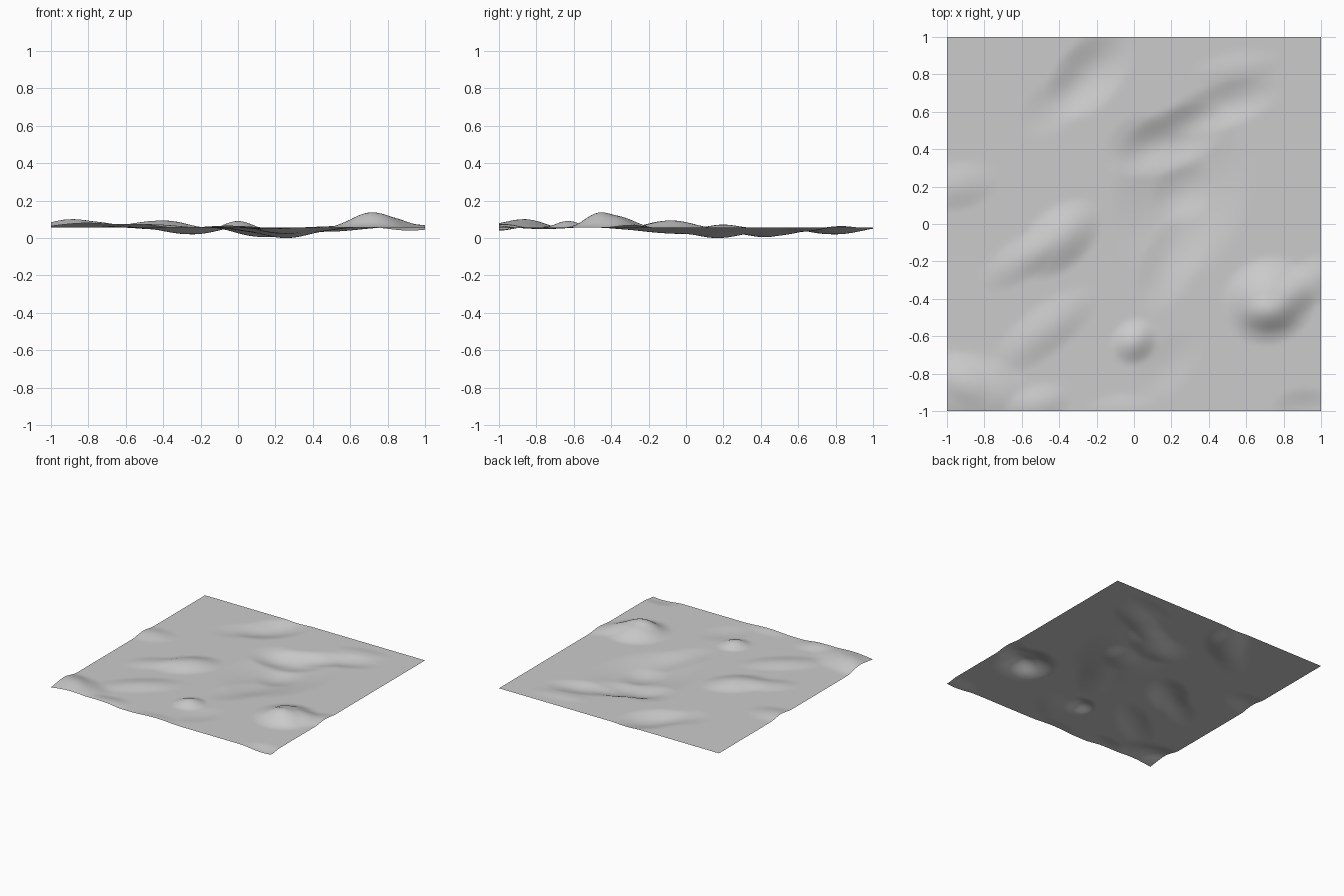
import bpy
import bmesh
from math import cos, sin, radians

BASE = 0.065
CELLS = 110

# Landforms: name -> x, y, height, half length, half width, heading in degrees
LANDFORMS = {
    "east peak": (.72, -.41, .068, .26, .24, 30),
    "east peak crest": (.72, -.48, .02, .17, .11, 0),
    "east shoulder": (.92, -.33, .018, .22, .13, 40),
    "south knoll": (0, -.63, .035, .14, .12, 45),
    "south knoll tail": (.17, -.76, -.008, .24, .14, 45),
    "west hill": (-.4, -.08, .038, .28, .17, 42),
    "west hill spur": (-.62, -.2, .014, .24, .12, 35),
    "southwest ridge": (-.48, -.57, .018, .36, .14, 38),
    "corner mound": (-.84, -.9, .036, .34, .22, -15),
    "corner crest": (-.93, -.82, .014, .2, .13, -40),
    "front swell": (-.52, -.97, .018, .2, .12, 20),
    "front ripple": (-.05, -1, .01, .22, .1, 0),
    "front dip": (.92, -1, -.016, .2, .13, 0),
    "west rise": (-.96, .2, .016, .25, .14, 10),
    "basin": (.25, .17, -.04, .5, .38, 70),
    "basin floor": (.26, .17, -.016, .2, .16, 45),
    "basin north": (.2, .45, -.034, .34, .17, 25),
    "basin west": (.02, .42, -.016, .2, .16, 40),
    "basin south": (.2, -.2, -.016, .32, .16, 60),
    "north hollow": (-.24, .8, -.036, .3, .18, 50),
    "north hollow tail": (-.42, .64, -.01, .24, .14, 40),
    "northeast trench": (.47, .63, -.022, .34, .13, 18),
    "northeast ripple": (.55, .83, .008, .26, .1, 10),
}


def make_material(name, colour):
    material = bpy.data.materials.new(name)
    material.use_nodes = True
    material.diffuse_color = colour
    material.node_tree.nodes["Principled BSDF"].inputs["Base Color"].default_value = colour
    return material


def ground_height(x, y):
    """Sum the soft, elliptical swell of every landform."""
    height = BASE
    for cx, cy, rise, length, width, heading in LANDFORMS.values():
        turn = radians(heading)
        along = ((x - cx) * cos(turn) + (y - cy) * sin(turn)) / length
        across = ((y - cy) * cos(turn) - (x - cx) * sin(turn)) / width
        reach = along * along + across * across
        if reach < 1:
            height += rise * (1 - reach) ** 2
    return height


default_cube = bpy.data.objects.get("Cube")
if default_cube:
    bpy.data.objects.remove(default_cube, do_unlink=True)

# Terrain sheet: a fine grid lifted and sunk by the landforms
mesh = bpy.data.meshes.new("terrain")
bm = bmesh.new()
bmesh.ops.create_grid(bm, x_segments=CELLS, y_segments=CELLS, size=1)
for vert in bm.verts:
    vert.co.z = ground_height(vert.co.x, vert.co.y)

# Rest the lowest point on the floor
lowest = min(vert.co.z for vert in bm.verts)
for vert in bm.verts:
    vert.co.z -= lowest
for face in bm.faces:
    face.smooth = True
bm.to_mesh(mesh)
bm.free()

mesh.materials.append(make_material("plain grey", (.6, .6, .6, 1)))
terrain = bpy.data.objects.new("terrain", mesh)
bpy.context.collection.objects.link(terrain)
